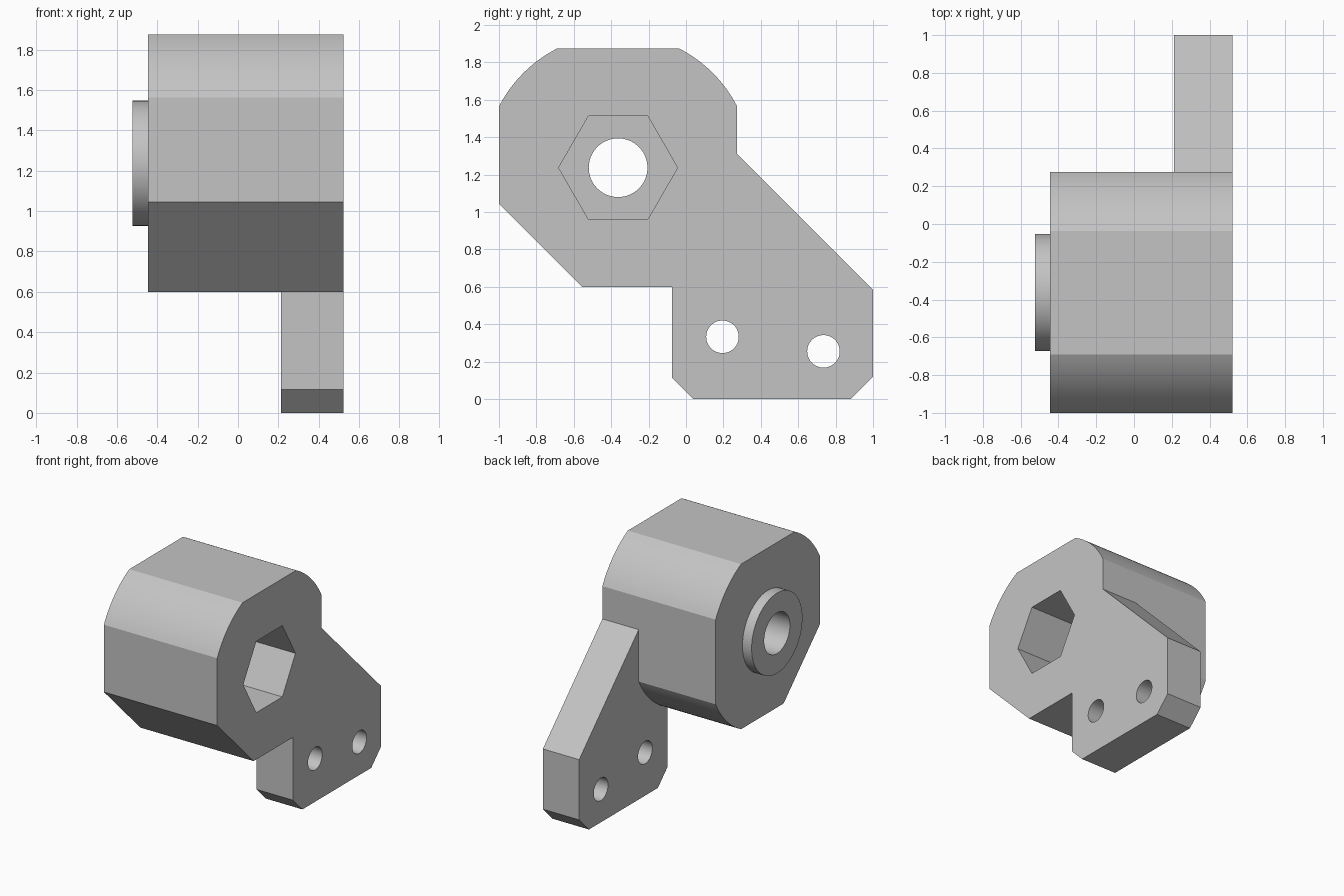
import bpy, bmesh
from math import sin, cos, pi, sqrt, atan2, radians

cube = bpy.data.objects.get("Cube")
if cube:
    bpy.data.objects.remove(cube, do_unlink=True)

grey = bpy.data.materials.new("plain grey")
grey.use_nodes = True
colour = (0.55, 0.55, 0.55, 1)
grey.diffuse_color = colour
grey.node_tree.nodes["Principled BSDF"].inputs["Base Color"].default_value = colour

BORE_Y, BORE_Z = -0.363, 1.237   # axis of the housing
HALF, ROUND = 0.637, 0.716       # half width and corner radius
RIGHT, LEFT = 0.522, -0.445      # ends of the housing along x


def prism(name, points, x0, x1):
    """Extrude a (y, z) outline along x."""
    bm = bmesh.new()
    face = bm.faces.new([bm.verts.new((x0, y, z)) for y, z in points])
    top = bmesh.ops.extrude_face_region(bm, geom=[face])["geom"]
    moved = [v for v in top if isinstance(v, bmesh.types.BMVert)]
    bmesh.ops.translate(bm, verts=moved, vec=(x1 - x0, 0, 0))
    bmesh.ops.recalc_face_normals(bm, faces=bm.faces)
    mesh = bpy.data.meshes.new(name)
    bm.to_mesh(mesh)
    bm.free()
    mesh.materials.append(grey)
    ob = bpy.data.objects.new(name, mesh)
    bpy.context.collection.objects.link(ob)
    return ob


def arc(y, z, r, start, end, n):
    return [(y + r * cos(start + (end - start) * i / n),
             z + r * sin(start + (end - start) * i / n)) for i in range(n + 1)]


def circle(y, z, r, n=64):
    return arc(y, z, r, 0, 2 * pi, n)[:-1]


def combine(target, other, operation):
    mod = target.modifiers.new(operation, "BOOLEAN")
    mod.object, mod.operation, mod.solver = other, operation, "EXACT"
    bpy.ops.object.select_all(action="DESELECT")
    bpy.context.view_layer.objects.active = target
    target.select_set(True)
    bpy.ops.object.modifier_apply(modifier=mod.name)
    bpy.data.objects.remove(other, do_unlink=True)


# Housing: a square with three rounded corners and one chamfered corner
edge = atan2(sqrt(ROUND ** 2 - HALF ** 2), HALF)
outline = []
for corner in (-1, 0, 1):
    a = corner * pi / 2
    outline += arc(BORE_Y, BORE_Z, ROUND, a + edge, a + pi / 2 - edge, 16)
outline += [(-1, 1.045), (-0.555, BORE_Z - HALF)]
bracket = prism("pivot_bracket", outline, LEFT, RIGHT)

# Mounting plate, flush with the right end
plate = prism("mounting_plate", [
    (-0.075, 1.66), (1, 0.585), (1, 0.12), (0.88, 0), (0.04, 0), (-0.075, 0.115)],
    0.212, RIGHT)
combine(bracket, plate, "UNION")

# Raised collar on the left end
collar = prism("collar", circle(BORE_Y, BORE_Z, 0.31), -0.523, -0.3)
combine(bracket, collar, "UNION")

# Hexagonal pocket, through bore and bolt holes
pocket = prism("hex_pocket", circle(BORE_Y, BORE_Z, 0.318, 6), -0.14, 0.7)
bore = prism("bore", circle(BORE_Y, BORE_Z, 0.157), -0.8, 0.8)
bolts = [prism("bolt_hole", circle(y, z, 0.087, 48), 0, 0.8)
         for y, z in ((0.195, 0.333), (0.735, 0.255))]
for cutter in [pocket, bore] + bolts:
    combine(bracket, cutter, "DIFFERENCE")

bpy.ops.object.shade_smooth_by_angle(angle=radians(15))
